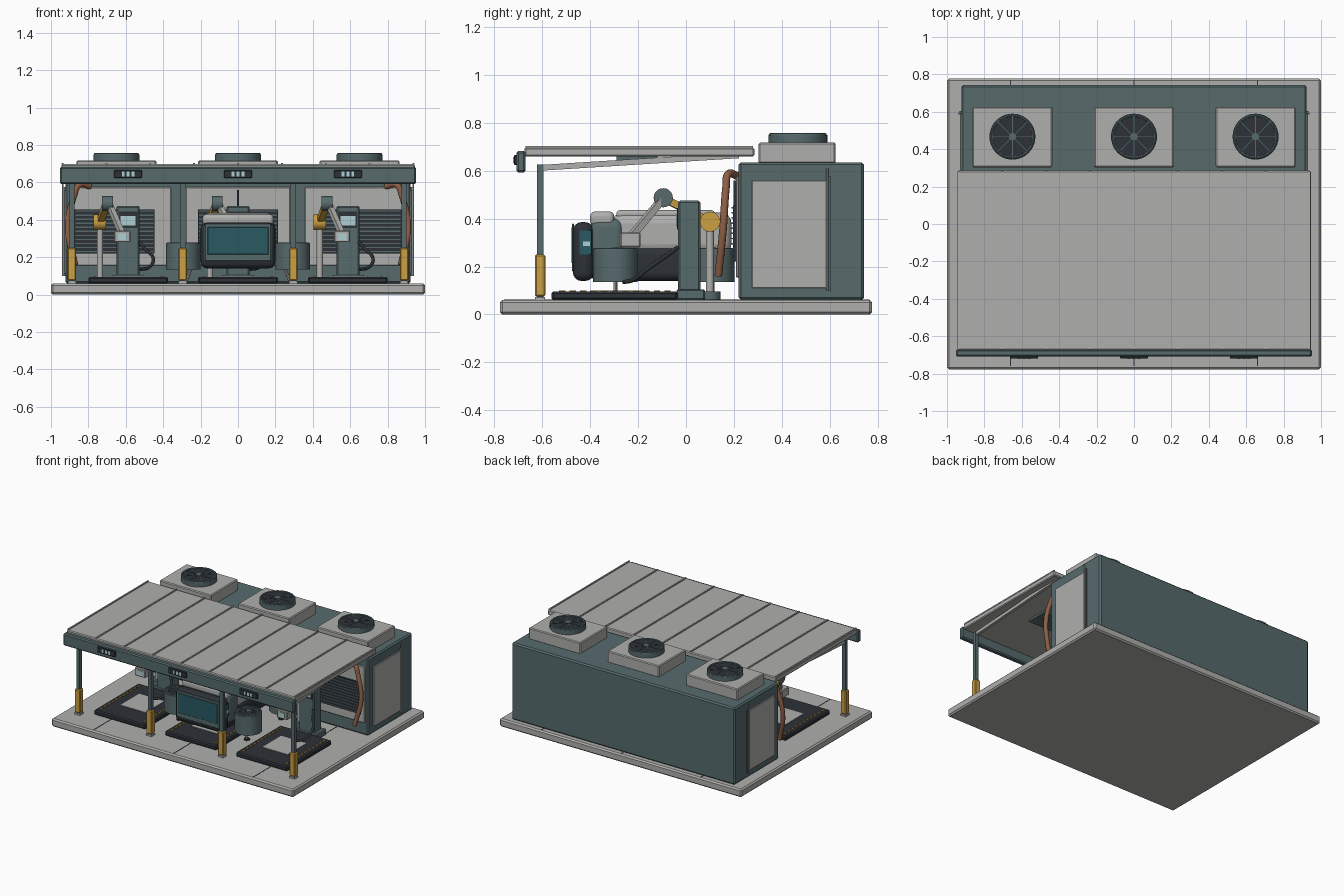
import bpy, math
from mathutils import Vector

if "Cube" in bpy.data.objects:
    bpy.data.objects.remove(bpy.data.objects["Cube"])


def material(name, r, g, b):
    m = bpy.data.materials.new(name)
    m.diffuse_color = (r, g, b, 1)
    m.use_nodes = True
    m.node_tree.nodes["Principled BSDF"].inputs["Base Color"].default_value = m.diffuse_color
    return m


GREY = material("light grey", .43, .43, .42)
TEAL = material("slate teal", .095, .145, .152)
DARK = material("charcoal", .026, .032, .040)
YELLOW = material("safety yellow", .60, .35, .055)
COPPER = material("copper", .27, .115, .06)
GLASS = material("dark glass", .022, .10, .12)
LIT = material("lit display", .42, .63, .65)
BAYS = (-.5875, 0, .5875)
POSTS = (-.888, -.296, .296, .888)


def finish(name, mat, bevel=0, segs=1):
    ob = bpy.context.object
    ob.name = name
    ob.data.materials.append(mat)
    if bevel:
        m = ob.modifiers.new("bevel", 'BEVEL')
        m.width, m.segments, m.limit_method = bevel, segs, 'ANGLE'
        if segs > 1:
            bpy.ops.object.shade_smooth_by_angle(angle=.7)
    return ob


def box(name, mat, x0, x1, y0, y1, z0, z1, bevel=0, segs=1):
    bpy.ops.mesh.primitive_cube_add(size=1, location=((x0+x1)/2, (y0+y1)/2, (z0+z1)/2))
    ob = bpy.context.object
    ob.scale = (abs(x1-x0), y1-y0, z1-z0)
    bpy.ops.object.transform_apply(location=False, rotation=False)
    return finish(name, mat, bevel, segs)


def rod(name, mat, a, b, r, sides=16):
    a, b = Vector(a), Vector(b)
    bpy.ops.mesh.primitive_cylinder_add(vertices=sides, radius=r, depth=(b-a).length, location=(a+b)/2)
    bpy.context.object.rotation_euler = (b-a).to_track_quat('Z', 'Y').to_euler()
    bpy.ops.object.shade_smooth_by_angle(angle=.7)
    return finish(name, mat)


def beam(name, mat, a, b, w, h):
    a, b = Vector(a), Vector(b)
    bpy.ops.mesh.primitive_cube_add(size=1, location=(a+b)/2)
    ob = bpy.context.object
    ob.scale = (w, h, (b-a).length)
    ob.rotation_euler = (b-a).to_track_quat('Z', 'Y').to_euler()
    return finish(name, mat)


def tube(name, mat, points, r):
    cu = bpy.data.curves.new(name, 'CURVE')
    cu.dimensions, cu.bevel_depth, cu.bevel_resolution = '3D', r, 3
    cu.resolution_u, cu.use_fill_caps = 8, True
    sp = cu.splines.new('BEZIER')
    sp.bezier_points.add(len(points)-1)
    for p, co in zip(sp.bezier_points, points):
        p.co = co
        p.handle_left_type = p.handle_right_type = 'AUTO'
    cu.materials.append(mat)
    bpy.context.collection.objects.link(bpy.data.objects.new(name, cu))


def fan(name, x, y, z0, z1, r):
    """Drum with a recessed-looking dark grille, blades and spokes on top."""
    rod(name+"_drum", TEAL, (x, y, z0), (x, y, z1), r, 40)
    rod(name+"_grille", DARK, (x, y, z1-.01), (x, y, z1+.003), r*.88, 40)
    for i in range(4):
        a = i*math.pi/4
        d = Vector((math.cos(a), math.sin(a), 0))*r*.88
        c = Vector((x, y, z1+.004))
        beam(name+"_spoke", TEAL, c-d, c+d, .004, .004)
    rod(name+"_hub", TEAL, (x, y, z1), (x, y, z1+.007), r*.16)
    bpy.ops.mesh.primitive_torus_add(location=(x, y, z1), major_radius=r*.92, minor_radius=r*.06,
                                     major_segments=40, minor_segments=8)
    finish(name+"_rim", TEAL)


# Ground slab with joint lines
box("slab", GREY, -1, 1, -.777, .777, 0, .06, .01)
for x in (-.66, 0, .66):
    box("slab_joint", DARK, x-.003, x+.003, -.76, .767, .056, .0615)

# Equipment building
box("building", TEAL, -.923, .923, .22, .743, .06, .635, .01)
for s in (-1, 1):
    box("side_panel", GREY, *sorted((s*.915, s*.93)), .275, .592, .11, .56, .003)
    box("side_frame", TEAL, *sorted((s*.915, s*.932)), .59, .605, .1, .575)
    rod("side_handle", GREY, (s*.937, .59, .1), (s*.937, .59, .61), .005, 8)
    tube("coolant_pipe", COPPER, [(s*.79, .215, .578), (s*.85, .175, .585), (s*.875, .167, .53),
                                  (s*.91, .155, .36), (s*.87, .135, .16)], .016)

# Front wall panels with louvres
for x, lx in ((-.63, -.66), (0, 0), (.63, .66)):
    w = .28 if x == 0 else .272
    box("wall_panel", GREY, x-w, x+w, .208, .23, .155, .575, .004)
    box("louvre", DARK, lx-.213, lx+.213, .197, .212, .22, .455)
    for i in range(11):
        z = .228+i*.0215
        box("louvre_slat", TEAL, lx-.208, lx+.208, .19, .199, z, z+.006)
box("wall_conduit", DARK, -.006, .006, .198, .21, .45, .56)

# Rooftop fans
for x in (-.65, 0, .65):
    box("fan_box", GREY, x-.213, x+.213, .303, .625, .63, .717, .006)
    fan("roof_fan", x, .467, .717, .75, .123)

# Canopy with ribs, fascia and displays
box("canopy", GREY, -.945, .945, -.675, .285, .66, .697, .006)
for i in range(9):
    x = -.938+i*.2345
    box("canopy_rib", GREY, x-.005, x+.005, -.67, .28, .695, .704)
box("fascia", TEAL, -.953, .953, -.708, -.67, .592, .682, .008)
for x in BAYS:
    box("fascia_display", DARK, x-.075, x+.075, -.719, -.705, .624, .665, .003)
    for k in (-1, 0, 1):
        box("display_mark", LIT, x+k*.026-.008, x+k*.026+.008, -.722, -.717, .632, .657)
    box("canopy_light", TEAL, x-.1, x+.1, -.29, -.12, .645, .662)

# Posts, bollards and sloping rafters
for x in POSTS:
    box("post", TEAL, x-.014, x+.014, -.622, -.596, .06, .625)
    box("post_foot", GREY, x-.022, x+.022, -.63, -.588, .06, .072)
    box("bollard", YELLOW, x-.023, x+.023, -.631, -.587, .075, .25, .006)
    beam("rafter", GREY, (x, -.61, .612), (x, .22, .664), .02, .024)

# Landing pads
for x in BAYS:
    box("pad", DARK, x-.213, x+.213, -.562, -.035, .06, .095, .008)
    box("pad_plate", GREY, x-.105, x+.105, -.40, -.18, .094, .099)
    for s in (-1, 1):
        for i in range(11):
            y = -.53+i*.044
            box("pad_dash", YELLOW, x+s*.18-.006, x+s*.18+.006, y, y+.026, .094, .1)

# Service kiosks with jointed arm and cable
for x in BAYS:
    box("kiosk", TEAL, x-.062, x+.062, -.033, .06, .08, .475, .008)
    box("kiosk_base", TEAL, x-.09, x+.09, -.04, .08, .06, .105, .006)
    box("kiosk_bezel", DARK, x-.05, x+.05, -.038, -.03, .355, .445)
    box("kiosk_screen", LIT, x-.04, x+.04, -.042, -.036, .37, .42)
    rod("arm_base", TEAL, (x-.15, .1, .06), (x-.15, .1, .095), .045, 20)
    rod("arm_post", GREY, (x-.15, .1, .085), (x-.15, .1, .37), .017)
    rod("shoulder_joint", YELLOW, (x-.185, .1, .387), (x-.118, .1, .387), .042, 24)
    beam("upper_arm", YELLOW, (x-.15, .1, .387), (x-.115, -.095, .485), .036, .03)
    rod("elbow_joint", TEAL, (x-.14, -.095, .487), (x-.082, -.095, .487), .04, 24)
    beam("forearm", GREY, (x-.1, -.1, .48), (x-.035, -.225, .33), .028, .028)
    box("arm_head", GREY, x-.075, x+.012, -.275, -.19, .28, .342, .005)
    box("head_lamp", LIT, x-.055, x-.008, -.279, -.272, .293, .328)
    tube("charge_cable", DARK, [(x+.06, -.035, .28), (x+.085, -.075, .25), (x+.135, -.16, .19),
                                (x+.11, -.22, .145), (x+.065, -.26, .135)], .009)

# Parked aircraft: cabin, hull and roof
box("hull", DARK, -.19, .19, -.40, .18, .14, .285, .035, 4)
box("cabin", GREY, -.185, .185, -.31, .19, .25, .425, .045, 4)
box("cabin_shoulder", TEAL, -.195, .195, -.40, -.26, .18, .40, .035, 4)
box("roof_spine", GREY, -.17, .17, -.29, .12, .40, .435, .012, 2)
box("nose", DARK, -.2, .2, -.472, -.385, .14, .385, .035, 4)
box("nose_brow", GREY, -.19, .19, -.40, -.30, .37, .43, .02, 3)
box("windshield_bezel", TEAL, -.178, .178, -.476, -.468, .18, .38, .003)
box("windshield", GLASS, -.163, .163, -.479, -.472, .215, .362, .002)
for s in (-1, 1):
    box("side_window", GLASS, *sorted((s*.194, s*.203)), -.445, -.395, .25, .35)
    box("window_mark", LIT, *sorted((s*.2, s*.205)), -.43, -.40, .285, .305)
    # Ducted fans, struts and legs
    for y in (-.295, .11):
        fan("lift_fan", s*.293, y, .135, .272, .093)
        rod("fan_strut", GREY, (s*.1, y, .22), (s*.24, y, .22), .018)
        rod("landing_leg", GREY, (s*.25, y, .14), (s*.28, y, .065), .008, 8)
        rod("landing_foot", DARK, (s*.28, y, .06), (s*.28, y, .07), .02)
